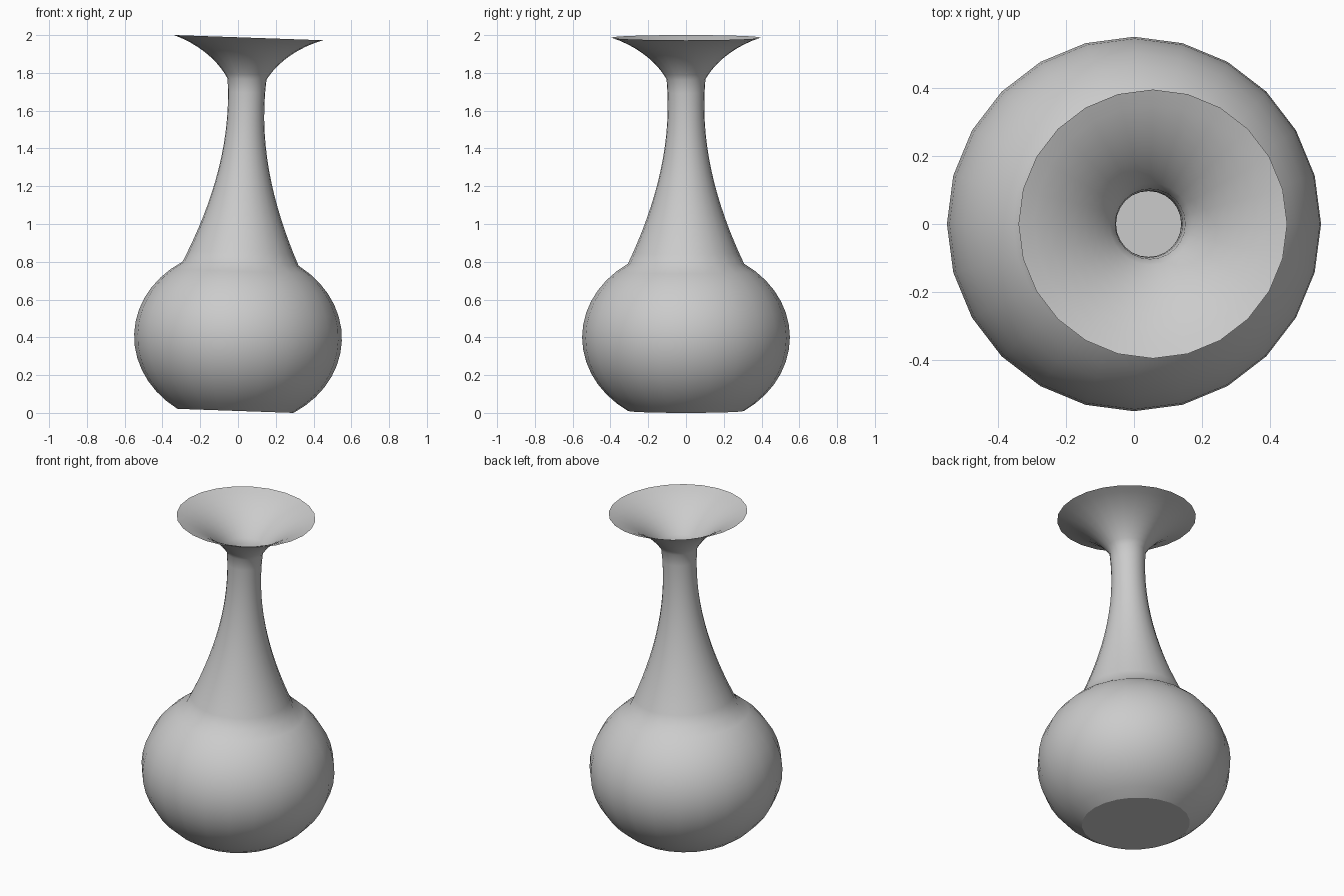
import bpy
import bmesh
import math
from mathutils import Vector
from mathutils.geometry import interpolate_bezier

SIDES = 24
TILT = math.radians(2)

cube = bpy.data.objects.get("Cube")
if cube:
    bpy.data.objects.remove(cube, do_unlink=True)

# Single grey glaze
glaze = bpy.data.materials.new("grey_glaze")
glaze.use_nodes = True
grey = (0.6, 0.6, 0.6, 1)
glaze.diffuse_color = grey
shader = next(n for n in glaze.node_tree.nodes if n.type == 'BSDF_PRINCIPLED')
shader.inputs["Base Color"].default_value = grey


def curve(a, b, c, d, steps):
    """Profile points (radius, height) along a cubic curve."""
    pts = interpolate_bezier(*(Vector(p) for p in (a, b, c, d)), steps)
    return [(p.x, p.y) for p in pts]


# Round belly: an ellipse cut off at the base and at the shoulder
cut = math.radians(56)
belly = []
for i in range(15):
    a = -cut + 2 * cut * i / 14
    belly.append((0.55 * math.cos(a), 0.39 + 0.47 * math.sin(a)))
belly = [(r, h - belly[0][1]) for r, h in belly]

# Slender neck and flared mouth
waist = (0.103, 1.757)
neck = curve(belly[-1], (0.17, 1.07), (0.07, 1.4), waist, 16)
mouth = curve(waist, (0.15, 1.84), (0.25, 1.93), (0.395, 1.977), 10)
profile = belly + neck[1:] + mouth[1:]

# Turn the thin-walled profile around the axis
bm = bmesh.new()
rings = []
for r, h in profile:
    angles = [math.tau * k / SIDES for k in range(SIDES)]
    rings.append([bm.verts.new((r * math.cos(a), r * math.sin(a), h)) for a in angles])
for low, high in zip(rings, rings[1:]):
    for k in range(SIDES):
        n = (k + 1) % SIDES
        bm.faces.new((low[k], low[n], high[n], high[k])).smooth = True

# Flat base with a crisp edge
base = bm.faces.new(list(reversed(rings[0])))
for edge in base.edges:
    edge.smooth = False

mesh = bpy.data.meshes.new("vase")
bm.to_mesh(mesh)
bm.free()
mesh.materials.append(glaze)

# The vase leans slightly towards its left
vase = bpy.data.objects.new("vase", mesh)
vase.rotation_euler = (0, TILT, 0)
vase.location = (-0.39 * math.sin(TILT), 0, profile[0][0] * math.sin(TILT))
bpy.context.collection.objects.link(vase)
